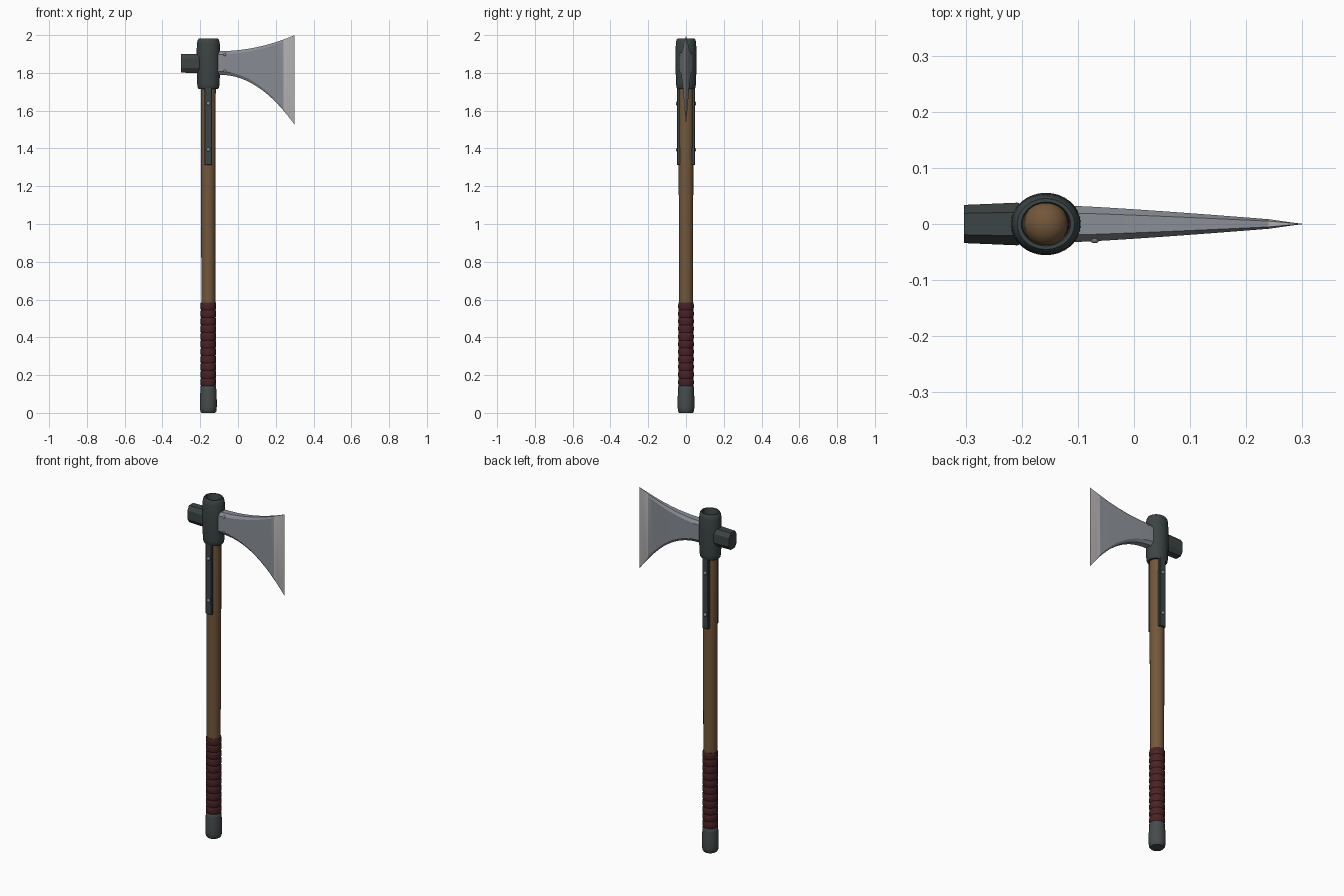
import bpy, bmesh, math

if "Cube" in bpy.data.objects:
    bpy.data.objects.remove(bpy.data.objects["Cube"])

CX = -0.157  # handle axis


def mat(name, c):
    m = bpy.data.materials.new(name)
    m.diffuse_color = (*c, 1)
    m.use_nodes = True
    m.node_tree.nodes["Principled BSDF"].inputs["Base Color"].default_value = m.diffuse_color
    return m


WOOD = mat("wood", (0.17, 0.095, 0.043))
IRON = mat("dark_iron", (0.046, 0.058, 0.058))
CAP = mat("pommel_iron", (0.06, 0.072, 0.072))
GRIP = mat("red_leather", (0.068, 0.016, 0.018))
STEEL = mat("steel", (0.25, 0.27, 0.30))
EDGE = mat("bright_edge", (0.46, 0.44, 0.45))


def finish(name, bm, mats, angle=35):
    bmesh.ops.remove_doubles(bm, verts=bm.verts, dist=1e-5)
    bmesh.ops.recalc_face_normals(bm, faces=bm.faces)
    me = bpy.data.meshes.new(name)
    bm.to_mesh(me)
    bm.free()
    for m in mats:
        me.materials.append(m)
    me.shade_smooth()
    me.set_sharp_from_angle(angle=math.radians(angle))
    ob = bpy.data.objects.new(name, me)
    bpy.context.collection.objects.link(ob)
    return ob


def skin(bm, rings, caps=True):
    """Join equal-sized rings of points into a tube."""
    vs = [[bm.verts.new(p) for p in r] for r in rings]
    n = len(vs[0])
    faces = []
    for a, b in zip(vs, vs[1:]):
        for i in range(n):
            j = (i + 1) % n
            faces.append(bm.faces.new((a[i], a[j], b[j], b[i])))
    if caps:
        bm.faces.new(vs[0])
        bm.faces.new(vs[-1])
    return faces


def turned(name, profile, material, sy=1.0, n=32, caps=True):
    """Turn (radius, z) profile round the handle axis."""
    bm = bmesh.new()
    skin(bm, [[(CX + r * math.cos(2 * math.pi * i / n),
                sy * r * math.sin(2 * math.pi * i / n), z) for i in range(n)]
              for r, z in profile], caps)
    return finish(name, bm, [material])


# wooden handle with domed top, recessed in the head
dome = [(0.0395 * math.cos(a), 1.895 + 0.035 * math.sin(a))
        for a in [math.radians(d) for d in (0, 18, 36, 54, 70, 84)]]
turned("handle", [(0.037, 0.1), (0.037, 0.6), (0.0385, 1.2)] + dome, WOOD)

# pommel cap
turned("pommel", [(0.036, 0), (0.042, 0.008), (0.0445, 0.03), (0.0445, 0.07),
                  (0.042, 0.125), (0.041, 0.14), (0.036, 0.147)], CAP)

# leather wrap, overlapping bands
prof = []
bands, z0, z1 = 11, 0.143, 0.585
h = (z1 - z0) / bands
for i in range(bands):
    z = z0 + i * h
    prof += [(0.0385, z), (0.0408, z + 0.15 * h), (0.0415, z + 0.5 * h),
             (0.0408, z + 0.85 * h)]
prof += [(0.0385, z1)]
turned("grip_wrap", prof, GRIP)

# head socket: hollow oval barrel
turned("head_socket", [(0.042, 1.716), (0.052, 1.716), (0.057, 1.724), (0.0595, 1.745),
                       (0.0625, 1.84), (0.0625, 1.9), (0.0605, 1.955), (0.057, 1.973),
                       (0.051, 1.981), (0.044, 1.981), (0.0415, 1.972), (0.0415, 1.85),
                       (0.042, 1.716)], IRON, sy=0.89, caps=False)


def octagon(x, y, yf, zb, zt, c):
    """Chamfered cross-section across x: half width y, flat half width yf, chamfer c."""
    return [(x, -yf, zb), (x, yf, zb), (x, y, zb + c), (x, y, zt - c),
            (x, yf, zt), (x, -yf, zt), (x, -y, zt - c), (x, -y, zb + c)]


# poll hammer
bm = bmesh.new()
skin(bm, [octagon(-0.303, 0.034, 0.019, 1.801, 1.899, 0.024),
          octagon(-0.208, 0.038, 0.021, 1.80, 1.90, 0.025),
          octagon(-0.2, 0.035, 0.019, 1.805, 1.895, 0.025),
          octagon(-0.18, 0.035, 0.019, 1.805, 1.895, 0.025)])
finish("poll", bm, [IRON], 20)


# flared blade
def blade_ring(x):
    u = max(0, (x + 0.1) / 0.4)
    t = 0.032 - 0.0235 * (u / 0.85) ** 1.15 if u < 0.85 else 0.0085 * (1 - u) / 0.15
    t = max(t, 0.0004)
    top, bot = 1.915 + 0.085 * u ** 2, 1.79 - 0.265 * u ** 2.1
    return octagon(x, t, t * 0.6, bot, top, 0.018 * (1 - 0.4 * u))


xs = [-0.115, -0.1] + [-0.1 + 0.34 * i / 12 for i in range(1, 13)] + [0.26, 0.28, 0.3]
bm = bmesh.new()
skin(bm, [blade_ring(x) for x in xs])
for f in bm.faces:
    if f.calc_center_median().x > 0.24:
        f.material_index = 1
finish("blade", bm, [STEEL, EDGE], 18)


def box(name, lo, hi, material, bevel):
    bm = bmesh.new()
    bmesh.ops.create_cube(bm, size=1)
    for v in bm.verts:
        v.co = [(a + b) / 2 + c * (b - a) for a, b, c in zip(lo, hi, v.co)]
    bmesh.ops.bevel(bm, geom=bm.edges[:], offset=bevel, segments=1, affect='EDGES')
    finish(name, bm, [material], 20)


def rivet(name, x, y, z, r, s, material):
    """Domed rivet facing s along y."""
    bm = bmesh.new()
    rings = [(r, -0.006), (r, 0.0), (r * 0.8, 0.003), (r * 0.4, 0.005)]
    skin(bm, [[(x + q * math.cos(i * math.pi / 6), y + s * d,
                z + q * math.sin(i * math.pi / 6)) for i in range(12)] for q, d in rings])
    finish(name, bm, [material])


# side straps on front and back, with rivets
for s, side in ((-1, "front"), (1, "back")):
    ys = sorted((s * 0.03, s * 0.048))
    box("strap_" + side, (CX - 0.02, ys[0], 1.312), (CX + 0.02, ys[1], 1.73), IRON, 0.003)
    for i, z in enumerate((1.394, 1.638)):
        rivet(f"strap_rivet_{side}_{i}", CX, s * 0.048, z, 0.01, s, STEEL)

# blade rivets (front only)
for i, z in enumerate((1.81, 1.897)):
    rivet(f"blade_rivet_{i}", -0.07, -0.029, z, 0.008, -1, STEEL)
